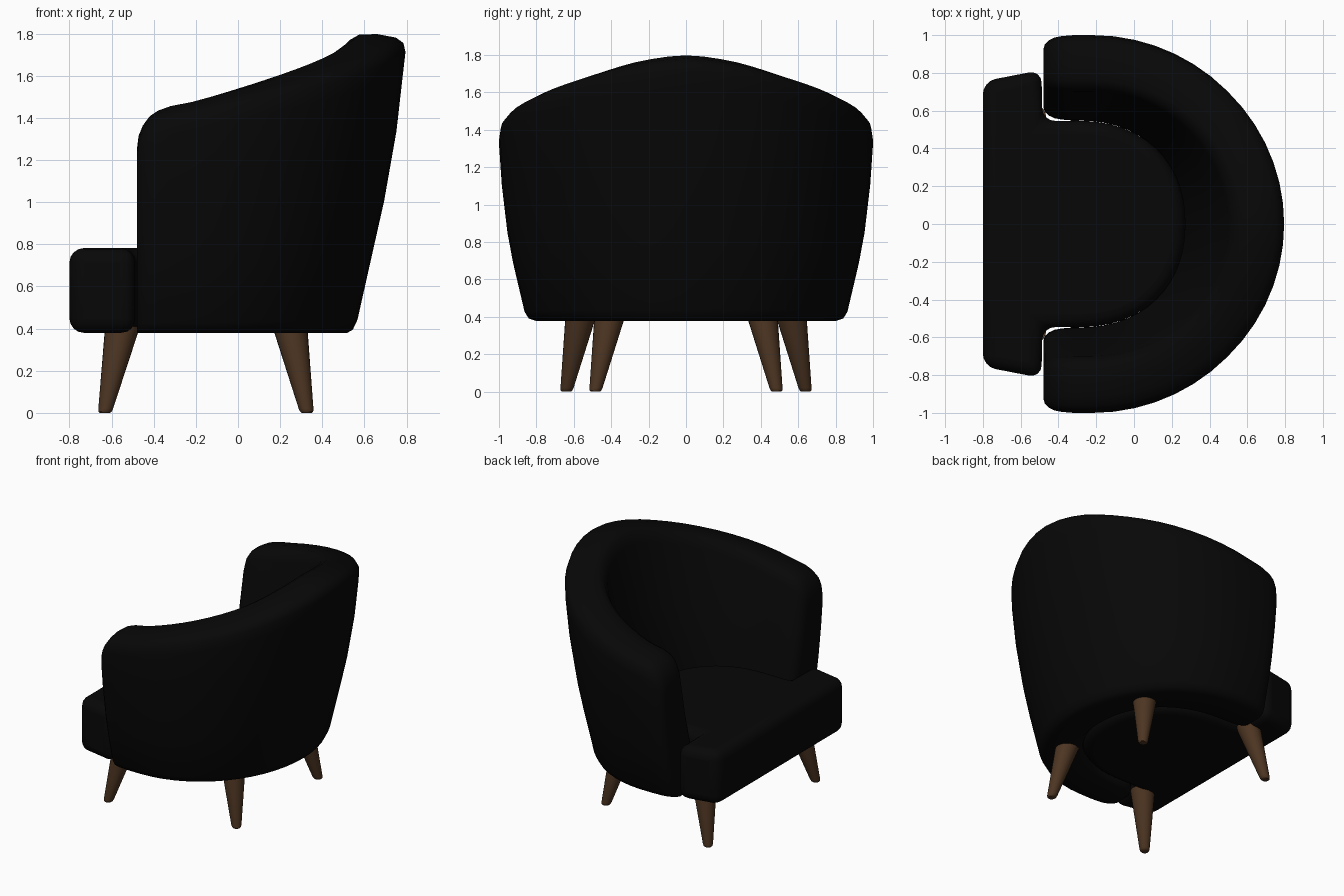
import bpy, bmesh, math

if "Cube" in bpy.data.objects:
    bpy.data.objects.remove(bpy.data.objects["Cube"])


def material(name, rgb):
    m = bpy.data.materials.new(name)
    m.diffuse_color = (*rgb, 1)
    m.use_nodes = True
    m.node_tree.nodes["Principled BSDF"].inputs["Base Color"].default_value = m.diffuse_color
    return m


BLACK = material("black upholstery", (0.0022, 0.0022, 0.0022))
WOOD = material("brown wood", (0.075, 0.036, 0.016))


def finish(bm, name, mat, angle):
    bmesh.ops.recalc_face_normals(bm, faces=bm.faces)
    me = bpy.data.meshes.new(name)
    bm.to_mesh(me)
    bm.free()
    me.materials.append(mat)
    ob = bpy.data.objects.new(name, me)
    bpy.context.collection.objects.link(ob)
    bpy.ops.object.select_all(action='DESELECT')
    ob.select_set(True)
    bpy.context.view_layer.objects.active = ob
    bpy.ops.object.shade_smooth_by_angle(angle=math.radians(angle))
    return ob


def loft(name, rings, mat, angle=40):
    """Skin a list of equal closed rings and cap both ends."""
    bm = bmesh.new()
    vs = [[bm.verts.new(p) for p in r] for r in rings]
    n = len(vs[0])
    for a, b in zip(vs, vs[1:]):
        for i in range(n):
            j = (i + 1) % n
            bm.faces.new((a[i], a[j], b[j], b[i]))
    bm.faces.new(vs[0])
    bm.faces.new(vs[-1])
    return finish(bm, name, mat, angle)


def lerp_table(table, x):
    for (x0, y0), (x1, y1) in zip(table, table[1:]):
        if x <= x1:
            return y0 + (y1 - y0) * (x - x0) / (x1 - x0)
    return table[-1][1]


def oval(phi, cx, a, b, power=2):
    c, s = math.cos(phi), math.sin(phi)
    e = 2 / power
    return cx + a * max(c, 0) ** e, b * math.copysign(abs(s) ** e, s)


# Wrap-around back: cross-section as (x at back, y at side, height fraction, arc centre x)
C, D = -.22, -.30
SECTION = [(.515, .80, 0, C), (.545, .84, .012, C), (.567, .863, .045, C), (.645, .925, .29, C),
           (.693, .955, .44, C), (.752, .985, .675, C), (.785, 1.0, .88, C), (.795, .99, .94, C),
           (.785, .96, .97, C), (.75, .91, .988, C), (.66, .83, 1.0, C), (.575, .76, .998, C),
           (.53, .725, .98, C), (.50, .70, .93, C), (.415, .635, .6, C),
           (.27, .55, .28, D), (.27, .548, .03, D), (.31, .58, 0, D)]
RIM = [(0, 1.798), (.15, 1.79), (.36, 1.757), (.62, 1.697), (.95, 1.622), (1.33, 1.532), (1.58, 1.473)]
Z0 = 0.378


def arc_ring(phi):
    h = lerp_table(RIM, abs(phi)) - Z0
    return [(*oval(phi, c, x - c, y, 2 if c == C else 2.2), Z0 + f * h) for x, y, f, c in SECTION]


def arm_ring(x, side, inset, drop, top=1.467):
    # rounded arm end: section shrinks sideways and in height
    return [(x, side * (y + (.70 + .15 * f - y) * inset), Z0 + f * (top - Z0) * (1 - drop))
            for _, y, f, _ in SECTION]


ENDS = [(-.48, .46, .20), (-.472, .29, .14), (-.452, .17, .095), (-.42, .075, .055),
        (-.38, .03, .03), (-.32, 0, .01)]
rings = [arm_ring(x, -1, i, d) for x, i, d in ENDS]
rings += [arc_ring(math.pi * (k / 28 - .5)) for k in range(29)]
rings += [arm_ring(x, 1, i, d) for x, i, d in reversed(ENDS)]
loft("barrel_back", rings, BLACK, 50)

# T-shaped seat cushion
half = [(-.80, .755), (-.49, .815), (-.485, .545)]
arc = [oval(math.pi * (.5 - k / 24), D, .573, .547, 2.2) for k in range(25)]
outline = half + arc + [(x, -y) for x, y in reversed(half)]
bm = bmesh.new()
base = bm.faces.new([bm.verts.new((x, y, .38)) for x, y in outline])
ext = bmesh.ops.extrude_face_region(bm, geom=[base])
for v in ext["geom"]:
    if isinstance(v, bmesh.types.BMVert):
        v.co.z = .782
seat = finish(bm, "seat", BLACK, 50)
bev = seat.modifiers.new("soft edges", 'BEVEL')
bev.width = .068
bev.segments = 4
bev.limit_method = 'ANGLE'
bev.angle_limit = math.radians(50)
bev.use_clamp_overlap = False


# Splayed tapered legs
def leg(name, foot, top):
    out = []
    for z, r in ((0, .024), (.006, .031), (.02, .035), (.41, .083)):
        t = z / .39
        cx, cy = (foot[i] + (top[i] - foot[i]) * t for i in (0, 1))
        out.append([(cx + r * math.cos(k * math.tau / 24), cy + r * math.sin(k * math.tau / 24), z)
                    for k in range(24)])
    loft(name, out, WOOD)


for s, label in ((-1, "right"), (1, "left")):
    leg("front_leg_" + label, (-.632, s * .64), (-.552, s * .565))
    leg("back_leg_" + label, (.327, s * .485), (.25, s * .41))
